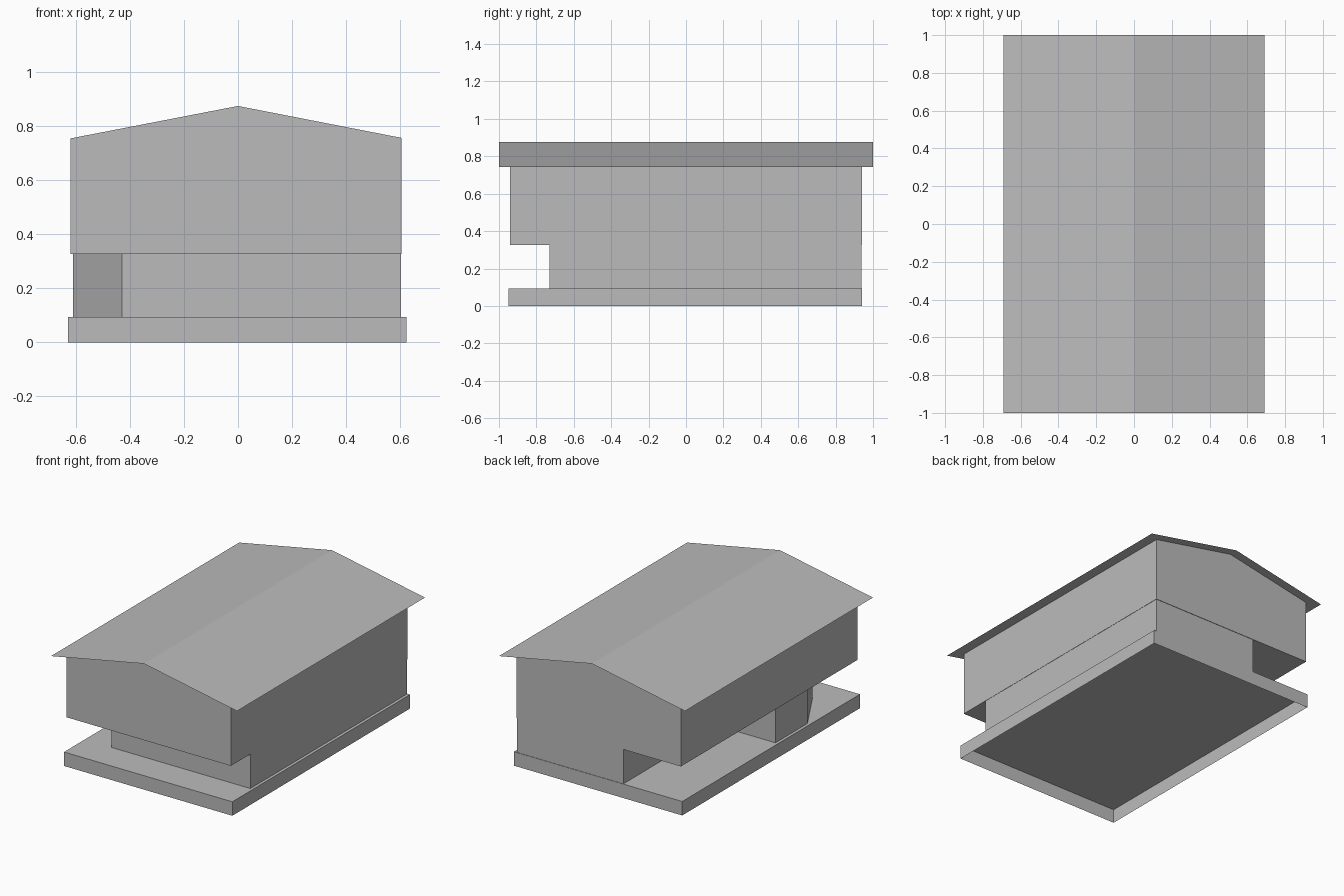
import bpy, bmesh

if "Cube" in bpy.data.objects:
    bpy.data.objects.remove(bpy.data.objects["Cube"])

grey = bpy.data.materials.new("light_grey")
grey.diffuse_color = (0.5, 0.5, 0.5, 1)
grey.use_nodes = True
grey.node_tree.nodes["Principled BSDF"].inputs["Base Color"].default_value = grey.diffuse_color


def finish(name, bm, fix_normals=True):
    if fix_normals:
        bmesh.ops.recalc_face_normals(bm, faces=bm.faces)
    mesh = bpy.data.meshes.new(name)
    bm.to_mesh(mesh)
    bm.free()
    mesh.materials.append(grey)
    obj = bpy.data.objects.new(name, mesh)
    bpy.context.collection.objects.link(obj)
    return obj


def loft(name, start, end, cap_start=False, cap_end=False, skip=()):
    """Walls between two matching loops of points, with optional end caps."""
    bm = bmesh.new()
    a = [bm.verts.new(p) for p in start]
    b = [bm.verts.new(p) for p in end]
    n = len(a)
    for i in range(n):
        if i not in skip:
            j = (i + 1) % n
            bm.faces.new((a[i], a[j], b[j], b[i]))
    if cap_start:
        bm.faces.new(a[::-1])
    if cap_end:
        bm.faces.new(b)
    return finish(name, bm)


def at_z(outline, z):
    return [(x, y, z) for x, y in outline]


def at_y(profile, y):
    return [(x, y, z) for x, z in profile]


# Base slab, hollow underneath
slab = [(-0.63, -0.95), (0.623, -0.95), (0.623, 0.94), (-0.63, 0.94)]
loft("base_slab", at_z(slab, 0), at_z(slab, 0.094), cap_end=True)

# Ground floor walls with a cut front corner and a recessed back corner
ground = [(-0.43, -0.73), (0.603, -0.73), (0.603, 0.937), (-0.19, 0.937),
          (-0.19, -0.08), (-0.61, -0.08), (-0.61, -0.42)]
loft("ground_floor_walls", at_z(ground, 0.094), at_z(ground, 0.327))

# Overhanging upper floor with gable ends and a soffit, open under the roof
gable = [(-0.62, 0.327), (0.605, 0.327), (0.605, 0.757), (0, 0.875), (-0.62, 0.755)]
loft("upper_floor", at_y(gable, -0.94), at_y(gable, 0.94),
     cap_start=True, cap_end=True, skip=(2, 3))

# Thin pitched roof sheet
bm = bmesh.new()
front, back = [[bm.verts.new((x, y, z)) for x, z in ((-0.692, 0.742), (0, 0.876), (0.692, 0.742))]
               for y in (-1, 1)]
for i in range(2):
    bm.faces.new((front[i], front[i + 1], back[i + 1], back[i]))
finish("roof", bm, fix_normals=False)
